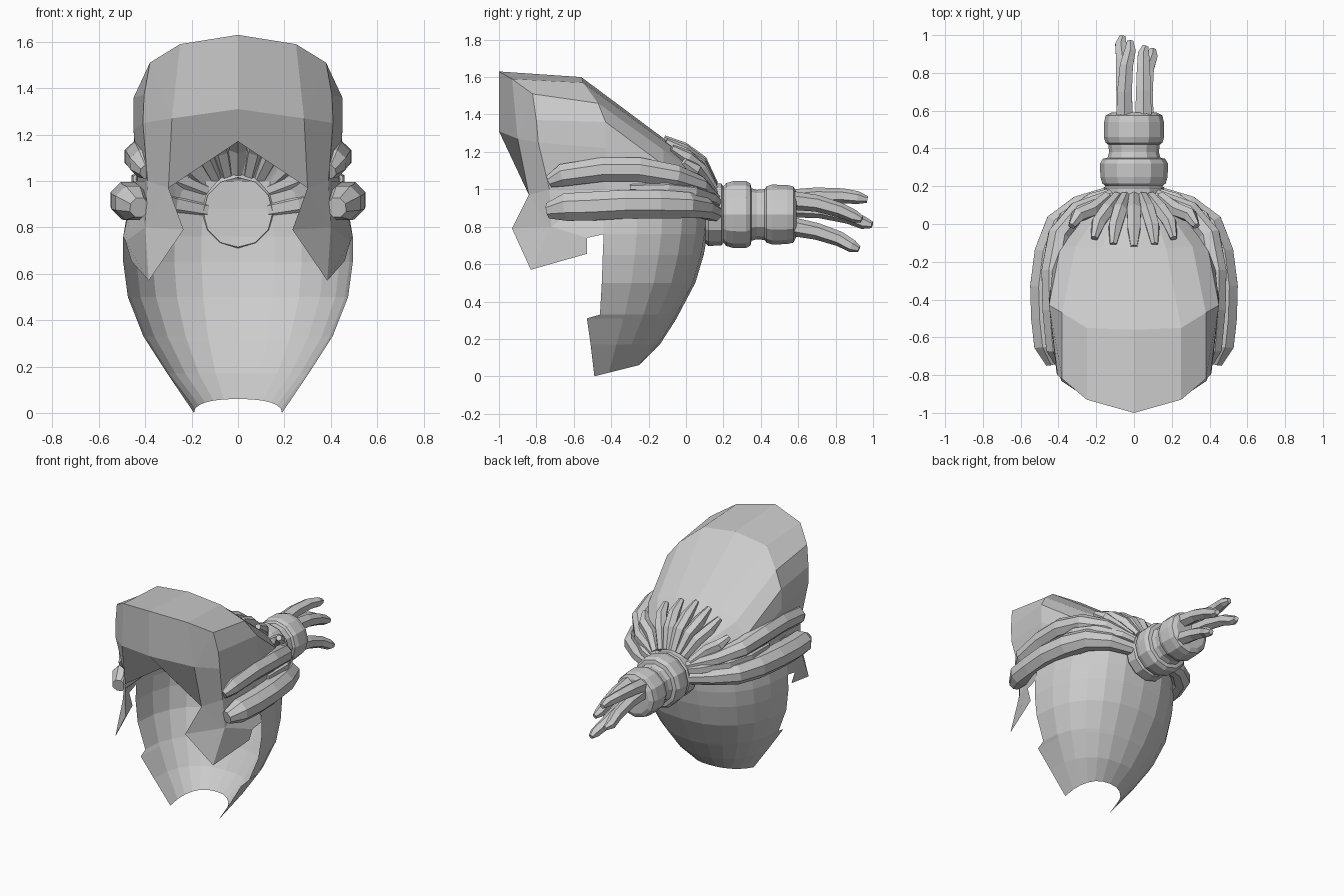
import bpy, bmesh, math
from mathutils import Vector

mat = bpy.data.materials.new("hair_grey")
mat.diffuse_color = (0.6, 0.6, 0.6, 1)


def make(name, verts, faces, mirror=False):
    me = bpy.data.meshes.new(name)
    me.from_pydata([tuple(v) for v in verts], [], faces)
    bm = bmesh.new()
    bm.from_mesh(me)
    if mirror:
        geo = bm.verts[:] + bm.edges[:] + bm.faces[:]
        bmesh.ops.mirror(bm, geom=geo, axis='X', merge_dist=0.0001)
        bmesh.ops.remove_doubles(bm, verts=bm.verts, dist=0.0005)
    bmesh.ops.recalc_face_normals(bm, faces=bm.faces)
    bm.to_mesh(me)
    bm.free()
    me.materials.append(mat)
    ob = bpy.data.objects.new(name, me)
    bpy.context.collection.objects.link(ob)
    return ob


def grid_faces(rows, cols):
    return [(r * cols + c, r * cols + c + 1, (r + 1) * cols + c + 1, (r + 1) * cols + c)
            for r in range(rows - 1) for c in range(cols - 1)]


def tube(name, pts, radii, sides=7, flip=False):
    """Faceted tube along a path with capped ends."""
    pts = [Vector((-p[0] if flip else p[0], p[1], p[2])) for p in pts]
    verts, faces = [], []
    n = len(pts)
    for i, p in enumerate(pts):
        t = (pts[min(i + 1, n - 1)] - pts[max(i - 1, 0)]).normalized()
        side = t.cross(Vector((0, 0, 1))).normalized()
        up = side.cross(t)
        for k in range(sides):
            a = 2 * math.pi * (k + 0.5) / sides
            verts.append(p + (side * math.cos(a) + up * math.sin(a)) * radii[i])
    for i in range(n - 1):
        for k in range(sides):
            j = (k + 1) % sides
            faces.append((i * sides + k, i * sides + j, (i + 1) * sides + j, (i + 1) * sides + k))
    faces += [tuple(range(sides)), tuple(range((n - 1) * sides, n * sides))]
    return make(name, verts, faces)


# Swept-up top: half stations from the front edge to the tie, mirrored
top = [
    (0, -1, 1.63), (.25, -.93, 1.59), (.38, -.82, 1.51), (.405, -.80, 1.37), (.41, -.79, 1.25), (.39, -.73, 1.0),
    (0, -.56, 1.60), (.25, -.55, 1.57), (.38, -.47, 1.46), (.45, -.43, 1.36), (.45, -.43, 1.22), (.43, -.43, .95),
    (0, -.13, 1.28), (.17, -.13, 1.265), (.31, -.12, 1.21), (.39, -.12, 1.13), (.42, -.12, 1.04), (.44, -.12, .93),
    (0, .05, 1.16), (.11, .05, 1.14), (.2, .04, 1.10), (.28, .02, 1.04), (.33, -.01, .98), (.36, -.01, .9),
    (0, .13, 1.0), (.06, .13, 1.0), (.12, .12, .99), (.18, .10, .96), (.23, .08, .92), (.26, .06, .88),
]
front = [(0, -1, 1.31), (.285, -.9, 1.27), (.3, -.84, .97), (0, -.86, 1.17)]
top_faces = grid_faces(5, 6) + [
    (0, 1, 31, 30), (1, 2, 31), (2, 3, 4, 31),   # front wall
    (31, 4, 5, 32),                              # temple
    (30, 31, 32, 33),                            # underside of the fringe
]
make("swept_top", top + front, top_faces, mirror=True)

# Back shell, open at the front: z, edge y, inner front y, half width, back y
rows = [(.03, -.49, -.49, .19, -.25), (.17, -.51, -.48, .305, -.14), (.31, -.53, -.465, .395, -.05),
        (.33, -.46, -.46, .408, -.04), (.5, -.45, -.45, .475, .05), (.65, -.445, -.445, .495, .095),
        (.76, -.44, -.44, .495, .115), (.88, -.44, -.44, .475, .125), (1.0, -.44, -.44, .44, .125)]
cols = 13
verts = []
for i, (z, ye, yf, w, yb) in enumerate(rows):
    for c in range(cols):
        a = math.pi * c / (cols - 1)
        s = max(math.sin(a), 0) ** 0.85
        x = math.copysign(abs(math.cos(a)) ** 0.85, math.cos(a)) * w
        y0 = ye if c in (0, cols - 1) else yf
        dz = (s - 0.5) * 0.06 if i == 0 else 0
        verts.append((x, y0 + (yb - y0) * s, z + dz))
make("back_shell", verts, grid_faces(len(rows), cols))

# Sideburn flaps
flap = [(.3, -.84, .97), (.235, -.93, .79), (.385, -.83, .57), (.46, -.53, .655),
        (.485, -.53, .74), (.495, -.44, .76), (.44, -.44, 1.0), (.39, -.73, 1.0), (.4, -.72, .8)]
make("sideburns", flap, [(0, 1, 8), (1, 2, 8), (2, 3, 4, 8), (4, 5, 6, 8), (6, 7, 8), (7, 0, 8)],
     mirror=True)

# Thick side strands running back to the tie
lower = [(.425, -.735, .885), (.455, -.64, .905), (.468, -.5, .91), (.473, -.33, .92), (.45, -.15, .92),
         (.4, .0, .915), (.29, .095, .9), (.12, .16, .87)]
upper = [(.39, -.73, 1.04), (.405, -.66, 1.075), (.42, -.45, 1.105), (.425, -.25, 1.105),
         (.395, -.06, 1.07), (.3, .07, 1.02), (.12, .15, .95)]
middle = [(.435, -.3, 1.01), (.425, -.1, 1.005), (.36, .03, .985), (.22, .13, .95), (.1, .17, .92)]
for flip, tag in ((False, "right"), (True, "left")):
    tube("lower_strand_" + tag, lower, [.045, .08, .083, .083, .083, .075, .06, .045], 8, flip)
    tube("upper_strand_" + tag, upper, [.035, .065, .07, .07, .065, .052, .035], 8, flip)
    tube("middle_strand_" + tag, middle, [.02, .04, .045, .04, .03], 6, flip)

# Small strands fanning over the crown
for i, x in enumerate((-.33, -.21, -.11, 0, .11, .21, .33)):
    drop = x * x
    path = [(x, -.12 + drop, 1.27 - drop * 1.1), (x * .9, -.02 + drop * .6, 1.215 - drop),
            (x * .68, .075, 1.145 - drop * .8), (x * .42, .145, 1.02 - drop * .4)]
    tube("crown_strand_%d" % (i + 1), path, [.02, .04, .042, .03], 6)

# Wrapped tie: stepped lathe about the y axis
profile = [(.10, .15), (.12, .168), (.19, .165), (.2, .15), (.215, .168), (.25, .178), (.32, .18),
           (.345, .165), (.35, .14), (.38, .132), (.42, .136), (.43, .15), (.46, .16), (.54, .158),
           (.575, .15), (.59, .12)]
N = 12
verts = [(r * math.cos(2 * math.pi * k / N), y, .865 + r * math.sin(2 * math.pi * k / N))
         for y, r in profile for k in range(N)]
faces = [(i * N + k, i * N + (k + 1) % N, (i + 1) * N + (k + 1) % N, (i + 1) * N + k)
         for i in range(len(profile) - 1) for k in range(N)]
faces.append(tuple(range((len(profile) - 1) * N, len(profile) * N)))
make("wrapped_tie", verts, faces)

# Loose tail ends
tails = [
    [(-.05, .57, .9), (-.055, .72, .89), (-.06, .87, .855), (-.07, .95, .82), (-.06, .995, .81)],
    [(-.05, .57, .95), (-.05, .7, .965), (-.04, .84, .965), (-.02, .92, .955), (-.02, .97, .945)],
    [(.05, .57, .94), (.05, .7, .925), (.05, .82, .89), (.05, .9, .855), (.06, .94, .84)],
    [(.06, .57, .8), (.06, .7, .775), (.07, .82, .735), (.095, .89, .695), (.1, .925, .68)],
]
for i, p in enumerate(tails):
    tube("tail_end_%d" % (i + 1), p, [.05, .045, .04, .034, .018], 6)
